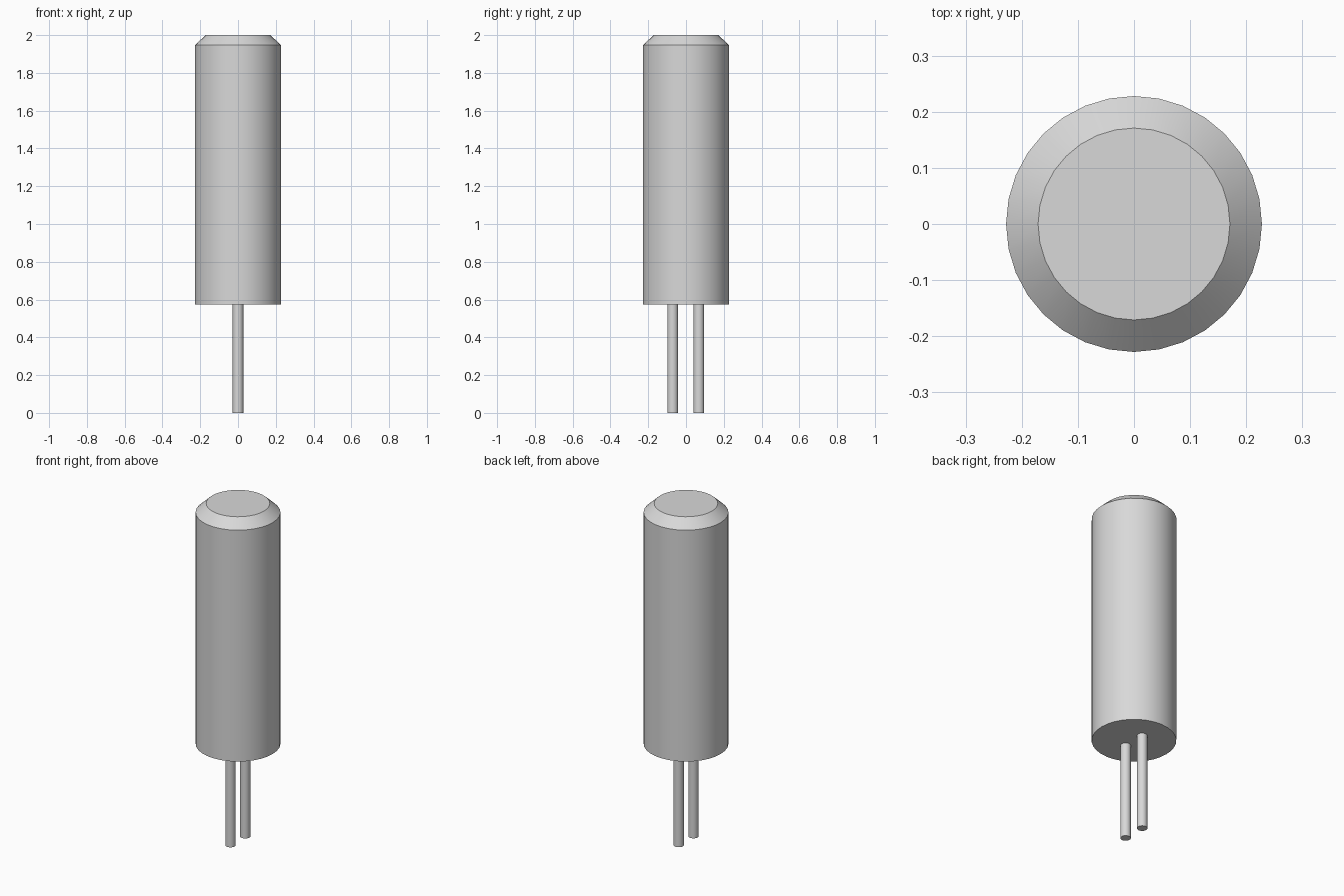
import bpy, bmesh, math

cube = bpy.data.objects.get("Cube")
if cube:
    bpy.data.objects.remove(cube, do_unlink=True)

# One metal colour for the whole component
METAL = (0.69, 0.69, 0.69, 1.0)
metal = bpy.data.materials.new("light grey metal")
metal.use_nodes = True
metal.diffuse_color = METAL
metal.node_tree.nodes["Principled BSDF"].inputs["Base Color"].default_value = METAL


def turned_part(name, profile, sides, y=0.0):
    """Closed solid of revolution from (radius, z) points, listed bottom to top."""
    bm = bmesh.new()
    rings = [[bm.verts.new((r * math.sin(2 * math.pi * i / sides),
                            y + r * math.cos(2 * math.pi * i / sides), z))
              for i in range(sides)] for r, z in profile]
    for low, high in zip(rings, rings[1:]):
        for i in range(sides):
            j = (i + 1) % sides
            bm.faces.new((low[i], low[j], high[j], high[i]))
    bm.faces.new(rings[0])
    bm.faces.new(rings[-1])
    bmesh.ops.recalc_face_normals(bm, faces=bm.faces)
    mesh = bpy.data.meshes.new(name)
    bm.to_mesh(mesh)
    bm.free()
    mesh.materials.append(metal)
    obj = bpy.data.objects.new(name, mesh)
    bpy.context.collection.objects.link(obj)
    bpy.ops.object.select_all(action='DESELECT')
    obj.select_set(True)
    bpy.context.view_layer.objects.active = obj
    bpy.ops.object.shade_smooth_by_angle(angle=math.radians(30))
    return obj


# Cylindrical can with a chamfered top
turned_part("can_body", [(0.228, 0.575), (0.228, 1.947), (0.171, 2.0)], 32)

# Two wire leads under the can, their tops seated slightly inside it
for name, y in (("front_lead", -0.07), ("back_lead", 0.068)):
    turned_part(name, [(0.028, 0.0), (0.028, 0.58)], 32, y)
